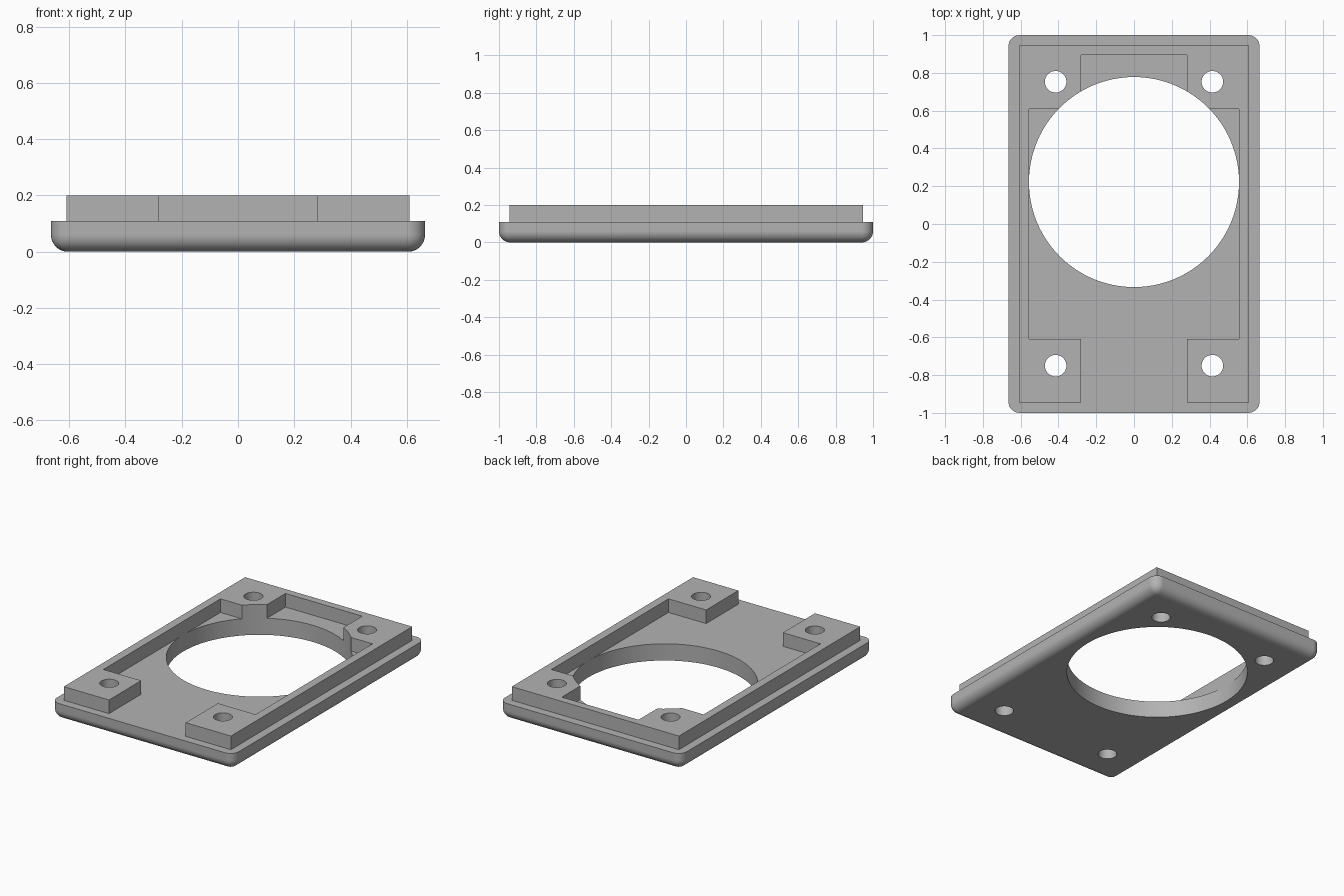
import bpy
import bmesh
import math

if "Cube" in bpy.data.objects:
    bpy.data.objects.remove(bpy.data.objects["Cube"], do_unlink=True)

HALF_X, HALF_Y, PLATE_Z, TOP_Z = 0.665, 1.0, 0.11, 0.2
EDGE_RADIUS = 0.06

grey = bpy.data.materials.new("plain grey")
grey.use_nodes = True
colour = (0.45, 0.45, 0.45, 1)
grey.diffuse_color = colour
grey.node_tree.nodes["Principled BSDF"].inputs["Base Color"].default_value = colour


def extruded(name, outline, bottom, top, radius=0):
    """Extrude a closed outline; optionally round its vertical and bottom edges."""
    bm = bmesh.new()
    face = bm.faces.new([bm.verts.new((x, y, bottom)) for x, y in outline])
    result = bmesh.ops.extrude_face_region(bm, geom=[face])
    raised = [g for g in result["geom"] if isinstance(g, bmesh.types.BMVert)]
    bmesh.ops.translate(bm, verts=raised, vec=(0, 0, top - bottom))
    bmesh.ops.recalc_face_normals(bm, faces=bm.faces)
    if radius:
        edges = [e for e in bm.edges if min(v.co.z for v in e.verts) < bottom + 0.001]
        bmesh.ops.bevel(bm, geom=edges, offset=radius, segments=8,
                        profile=0.5, affect="EDGES")
    mesh = bpy.data.meshes.new(name)
    bm.to_mesh(mesh)
    bm.free()
    mesh.materials.append(grey)
    obj = bpy.data.objects.new(name, mesh)
    bpy.context.collection.objects.link(obj)
    return obj


def circle(x, y, radius, sides):
    angles = [2 * math.pi * i / sides for i in range(sides)]
    return [(x + radius * math.cos(a), y + radius * math.sin(a)) for a in angles]


def combine(target, tool, operation):
    """Apply a boolean and discard its helper."""
    tool.hide_render = True
    mod = target.modifiers.new(operation, "BOOLEAN")
    mod.operation, mod.object, mod.solver = operation, tool, "EXACT"
    bpy.context.view_layer.objects.active = target
    bpy.ops.object.modifier_apply(modifier=mod.name)
    bpy.data.objects.remove(tool, do_unlink=True)


# Base plate with rounded corners and underside edge
corners = [(-HALF_X, -HALF_Y), (HALF_X, -HALF_Y), (HALF_X, HALF_Y), (-HALF_X, HALF_Y)]
panel = extruded("mounting_panel", corners, 0, PLATE_Z, EDGE_RADIUS)

# Raised rim with four corner pads, open at the front
outer = [(0.28, -0.945), (0.61, -0.945), (0.61, 0.945)]
inner = [(0.28, 0.895), (0.28, 0.61), (0.555, 0.61), (0.555, -0.61), (0.28, -0.61)]


def mirrored(points):
    return [(-x, y) for x, y in reversed(points)]


rim = extruded("rim", outer + mirrored(outer) + mirrored(inner) + inner,
               PLATE_Z - 0.02, TOP_Z)
combine(panel, rim, "UNION")

# Large round opening, then a screw hole through each pad
opening = extruded("opening_cutter", circle(0, 0.222, 0.556, 96), -0.1, 0.4)
combine(panel, opening, "DIFFERENCE")
for x in (-0.415, 0.415):
    for y in (-0.75, 0.753):
        hole = extruded("hole_cutter", circle(x, y, 0.057, 40), -0.1, 0.4)
        combine(panel, hole, "DIFFERENCE")

# Smooth rounded surfaces, crisp machined edges
bpy.ops.object.select_all(action="DESELECT")
panel.select_set(True)
bpy.context.view_layer.objects.active = panel
bpy.ops.object.shade_smooth_by_angle(angle=math.radians(30))
weighted = panel.modifiers.new("flat_face_normals", "WEIGHTED_NORMAL")
weighted.keep_sharp = True
